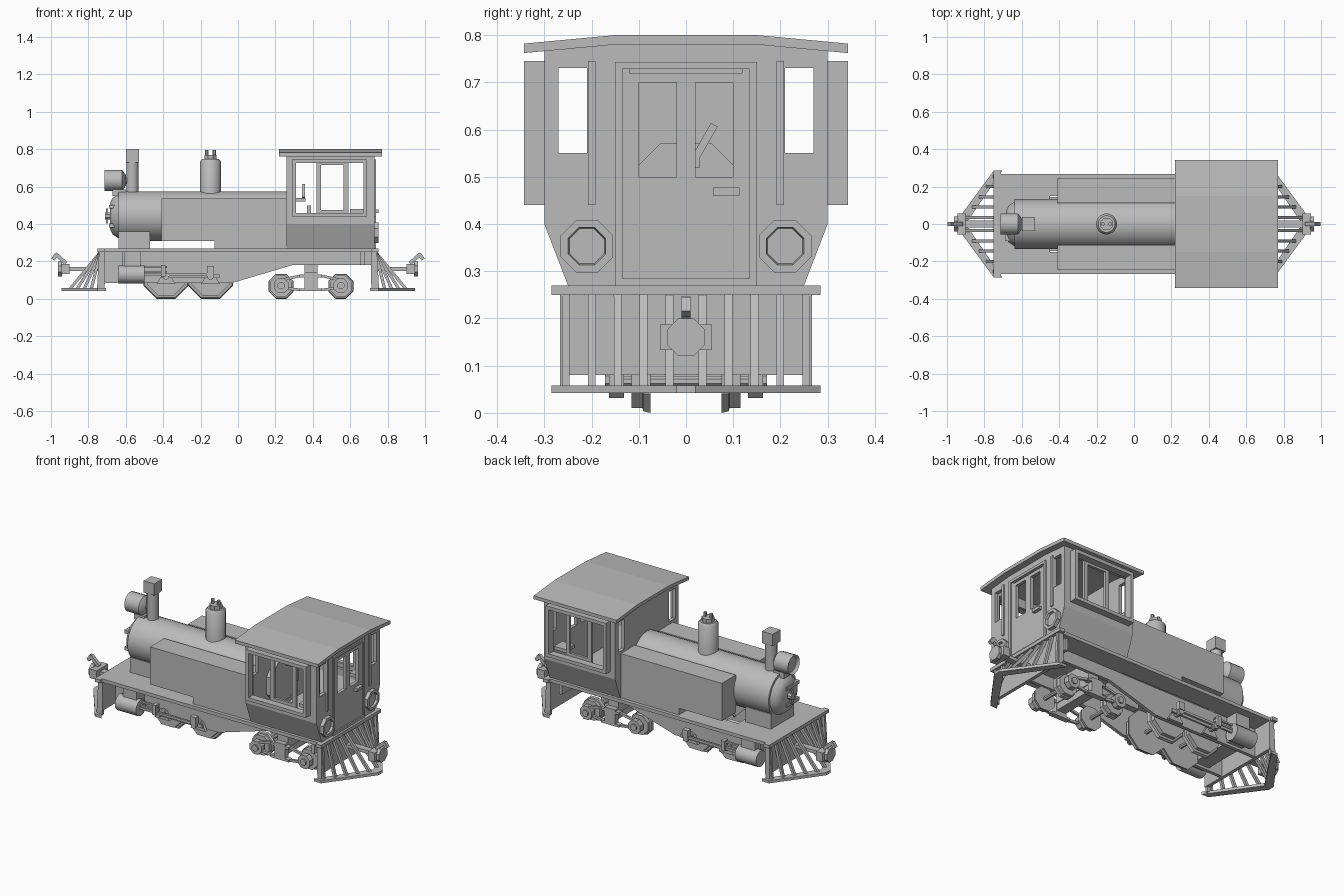
import bpy, bmesh
from math import pi, cos, sin
from mathutils import Vector, Matrix

old = bpy.data.objects.get("Cube")
if old:
    bpy.data.objects.remove(old)

grey = bpy.data.materials.new("plain_grey")
grey.use_nodes = True
tone = (0.5, 0.5, 0.5, 1)
grey.diffuse_color = tone
grey.node_tree.nodes["Principled BSDF"].inputs["Base Color"].default_value = tone

# Shared levels and ranges
deck, deck_under = 0.27, 0.25
deck_layer = (deck_under, deck)
cab_front, cab_back, wall = 0.26, 0.73, 0.02
cab_length = (cab_front, cab_back)
cab_half, cab_foot, belt, sill, lintel, eaves, ridge = 0.3, 0.25, 0.4, 0.5, 0.73, 0.77, 0.8
deck_half, nose, well_front, well_half = 0.267, 0.75, -0.45, 0.15
boiler_radius, boiler_height = 0.133, 0.442


def finish(name, bm, mirror, smooth=False):
    bmesh.ops.recalc_face_normals(bm, faces=bm.faces)
    mesh = bpy.data.meshes.new(name)
    bm.to_mesh(mesh)
    bm.free()
    mesh.materials.append(grey)
    ob = bpy.data.objects.new(name, mesh)
    bpy.context.collection.objects.link(ob)
    if smooth:
        bpy.ops.object.select_all(action='DESELECT')
        ob.select_set(True)
        bpy.context.view_layer.objects.active = ob
        bpy.ops.object.shade_smooth_by_angle(angle=pi / 4)
    for axis in mirror:
        mod = ob.modifiers.new("mirror_" + axis, 'MIRROR')
        mod.use_axis = [axis == other for other in "xyz"]


def around(middle, half):
    return middle - half, middle + half


def place(axis, a, b, along):
    return {'x': (along, a, b), 'y': (a, along, b), 'z': (a, b, along)}[axis]


def box(name, x, y, z, mirror=""):
    bm = bmesh.new()
    middle = Vector([sum(r) / 2 for r in (x, y, z)])
    size = [high - low for low, high in (x, y, z)]
    bmesh.ops.create_cube(bm, size=1, matrix=Matrix.Translation(middle) @ Matrix.Diagonal((*size, 1)))
    finish(name, bm, mirror)


def frame(name, axis, a, b, depth, border, mirror=""):
    for low in (a[0], a[1] - border):
        box(name + "_side", *place(axis, (low, low + border), b, depth), mirror)
    for low in (b[0], b[1] - border):
        box(name + "_rail", *place(axis, a, (low, low + border), depth), mirror)


def bridge(bm, first, second):
    for i in range(len(first)):
        bm.faces.new((first[i - 1], first[i], second[i], second[i - 1]))


# Flat outline extruded along an axis
def prism(name, axis, outline, depth, mirror=""):
    bm = bmesh.new()
    ends = [[bm.verts.new(place(axis, a, b, along)) for a, b in outline] for along in depth]
    bridge(bm, *ends)
    for end in ends:
        bm.faces.new(end)
    finish(name, bm, mirror)


def symmetric(half):
    return half + [(-y, z) for y, z in reversed(half)]


# Profile of (position, radius) turned around an axis
def lathe(name, axis, centre, profile, sides=8, mirror=""):
    bm = bmesh.new()
    angles = [2 * pi * (i + 0.5) / sides for i in range(sides)]
    rings = [[bm.verts.new(place(axis, centre[0] + r * cos(t), centre[1] + r * sin(t), along))
              for t in angles] for along, r in profile]
    for first, second in zip(rings, rings[1:]):
        bridge(bm, first, second)
    bm.faces.new(rings[0])
    bm.faces.new(rings[-1])
    finish(name, bm, mirror, smooth=sides > 8)


def rod(name, axis, centre, length, radius, sides=8, mirror=""):
    lathe(name, axis, centre, [(end, radius) for end in length], sides, mirror)


def bar(name, start, end, width, mirror=""):
    start, end = Vector(start), Vector(end)
    run = end - start
    turn = run.to_track_quat('Z', 'Y').to_matrix().to_4x4()
    bm = bmesh.new()
    bmesh.ops.create_cube(bm, size=1, matrix=Matrix.Translation((start + end) / 2) @ turn
                          @ Matrix.Diagonal((width, width, run.length, 1)))
    finish(name, bm, mirror)


# Boiler, smokebox door and saddle
boiler_axis = (0, boiler_height)
rod("boiler", 'x', boiler_axis, (-0.64, cab_front), boiler_radius, 32)
lathe("smokebox_door", 'x', boiler_axis, [(-0.685, 0.07), (-0.67, 0.1), (-0.64, 0.12)], 16)
rod("door_hub", 'x', boiler_axis, (-0.71, -0.68), 0.02)
box("door_handle", (-0.705, -0.695), around(0, 0.01), around(boiler_height, 0.04))
for offset in (-0.05, 0.05):
    box("door_hinge", (-0.69, -0.66), (-0.09, 0.03), around(boiler_height + offset, 0.01))
box("saddle", (-0.64, -0.47), around(0, 0.11), (deck_under, 0.36))

# Chimney, headlight and dome
chimney_x, dome_x, lamp_axis = -0.565, -0.147, (0, 0.633)
rod("chimney", 'z', (chimney_x, 0), (sill, lintel), 0.033, 16)
box("chimney_cap", around(chimney_x, 0.035), around(0, 0.037), (lintel, ridge))
lathe("headlight", 'x', lamp_axis, [(-0.7, 0.045), (-0.715, 0.057), (-0.62, 0.057), (-0.6, 0.03)], 16)
rod("headlight_neck", 'x', lamp_axis, (-0.62, chimney_x), 0.02)
box("headlight_bracket", (-0.67, -0.6), around(0, 0.03), (0.55, 0.585))
lathe("dome", 'z', (dome_x, 0), [(sill, 0.056), (0.735, 0.056), (0.748, 0.045)], 16)
rod("dome_lid", 'z', (dome_x, 0), (lintel, eaves), 0.036)
for offset in (-0.02, 0.02):
    rod("safety_valve", 'z', (dome_x + offset, 0), (lintel, 0.795), 0.01)

# Footplate around its open well, end plates, frames and tanks
box("footplate_front", (-nose, well_front), around(0, deck_half), deck_layer)
box("footplate_rear", (0.2, cab_back), around(0, deck_half), deck_layer)
box("footplate_side", (well_front, 0.2), (well_half, deck_half), deck_layer, "y")
box("end_plate", (0.71, cab_back), around(0, deck_half), (0.08, deck_under), "x")
box("cylinder_beam", around(-0.57, 0.05), around(0, 0.18), (0.1, deck_under))
box("rear_beam", around(0.665, 0.01), around(0, 0.24), (0.18, deck_under))
prism("frame_plate", 'y', [(-0.71, 0.085), (-0.03, 0.085), (0.29, 0.18), (0.71, 0.18),
                           (0.71, deck_under), (-0.71, deck_under)], (0.125, 0.145), "y")
tank_side = (boiler_radius - wall, 0.246)
box("side_tank", (-0.41, cab_front), tank_side, (0.31, 0.535), "y")
box("tank_foot", (-0.125, cab_front), tank_side, (deck, 0.31), "y")

# Cylinders, slide bars and rods
rod("cylinder", 'x', (0.205, 0.13), (-0.64, -0.5), 0.048, 16, "y")
box("valve_chest", around(-0.565, 0.045), (0.14, 0.22), (0.17, deck_under), "y")
outer_rod, inner_rod = (0.2, 0.212), (0.185, 0.197)
for level in (0.145, 0.17):
    box("slide_bar", (-0.5, -0.38), outer_rod, around(level, 0.005), "y")
box("crosshead", around(-0.4, 0.012), (0.19, 0.225), (0.12, 0.18), "y")
box("connecting_rod", (-0.5, -0.13), outer_rod, around(0.13, 0.007), "y")
box("coupling_rod", (-0.41, -0.1), inner_rod, around(0.12, 0.01), "y")
box("valve_link", around(dome_x, 0.018), (0.19, 0.22), (0.13, 0.175), "y")


# Flanged wheel pair on its axle
def wheel_pair(name, x, radius, axle_end):
    tread = radius * 0.85
    hub = (x, radius / cos(pi / 8) * cos(pi / 8))
    scale = 1 / cos(pi / 8)
    profile = [(0.075, radius), (0.09, radius * 0.95), (0.092, tread), (0.115, tread)]
    lathe(name, 'y', hub, [(y, r * scale) for y, r in profile], mirror="y")
    rod(name + "_axle", 'y', hub, around(0, axle_end), 0.012)


for x in (-0.385, dome_x):
    wheel_pair("driving_wheel", x, 0.12, 0.16)
    prism("crank_weight", 'y', [(x - 0.05, 0.08), (x + 0.05, 0.08), (x + 0.02, 0.13), (x - 0.02, 0.13)],
          (well_half, 0.17), "y")
    rod("crank_pin", 'y', (x, 0.12), (well_half, 0.215), 0.017, mirror="y")

# Rear truck with arch bar sides
truck_x, truck_base, truck_y = 0.39, 0.16, 0.147
truck_side = around(truck_y, 0.016)
for way in (-1, 1):
    x, shoulder = truck_x + way * truck_base, truck_x + way * 0.06
    wheel_pair("truck_wheel", x, 0.067, 0.17)
    rod("axle_box", 'y', (x, 0.07), truck_side, 0.042, mirror="y")
    rod("axle_cap", 'y', (x, 0.07), (truck_y, 0.172), wall, mirror="y")
    for name, outer, inner in (("lower_arch", 0.06, 0.048), ("upper_arch", 0.1, 0.122)):
        bar(name + "_arm", (x, truck_y, outer), (shoulder, truck_y, inner), 0.014, "y")
        box(name + "_middle", sorted((shoulder, truck_x)), truck_side, around(inner, 0.007), "y")
box("truck_spring", around(truck_x, 0.035), truck_side, (0.05, 0.14), "y")
box("truck_bolster", around(truck_x, 0.03), around(0, truck_y), (0.07, 0.115))
box("truck_pivot", around(truck_x, 0.035), around(0, boiler_radius), (0.11, deck_under))

# Cab sides with projecting window frames and sliding sashes
inside = cab_half - wall
side_depth = (inside, cab_half)
prism("cab_side_panel", 'x', [(cab_foot, deck), (cab_half, belt), (inside, belt), (cab_foot - wall, deck)],
      cab_length, "y")
frame("cab_side", 'y', cab_length, (belt, eaves), side_depth, 0.04, "y")
frame("window_frame", 'y', (0.29, 0.69), (0.44, 0.745), (cab_half, 0.343), wall, "y")
frame("sash", 'y', (0.42, 0.59), (0.45, 0.74), (inside, cab_half - wall / 4), 0.025, "y")
box("cab_seat", (0.6, 0.68), (0.2, inside), (0.46, 0.48), "y")

# Cab end walls, with windows at both ends and a door behind
lower = [(cab_foot, deck), (cab_half, belt), (cab_half, sill)]
gable = [(cab_half, lintel), (cab_half, eaves), (well_half, ridge - wall)]
for x in (cab_front, cab_back - wall):
    depth = (x, x + wall)
    prism("end_wall", 'x', symmetric(lower), depth)
    prism("end_gable", 'x', symmetric(gable), depth)
    frame("end_window", 'x', (0.18, cab_half), (sill, eaves - 0.01), depth, 0.03, "y")
    box("end_window_sill", depth, (0.2, inside), (sill, 0.55), "y")
    box("end_wall_strip", depth, (0.12, 0.18), (sill, lintel), "y")
box("front_wall_middle", (cab_front, cab_front + wall), around(0, 0.12), (sill, lintel))
frame("door_pane", 'x', (0, 0.12), (sill - wall, lintel - wall / 2), (cab_back - wall, cab_back), wall, "y")
trim = (cab_back, cab_back + 0.008)
frame("door_frame", 'x', around(0, well_half), (deck, 0.743), trim, 0.015)
box("wall_batten", trim, (0.192, 0.208), (0.44, 0.745), "y")
box("door_latch", (cab_back, cab_back + wall), (0.057, 0.113), (0.46, 0.477))
lathe("rear_lamp", 'x', (0.21, 0.353), [(0.72, 0.06), (0.752, 0.06), (0.752, 0.043), (0.738, 0.04)], mirror="y")

# Cab roof
roof_top = [(0.343, 0.782), (well_half, ridge)]
roof_under = [(y, z - wall) for y, z in roof_top]
prism("cab_roof", 'x', symmetric(roof_top) + symmetric(roof_under)[::-1], (0.22, eaves))

# Cab controls
rod("backhead", 'x', boiler_axis, (cab_front, 0.31), 0.14)
bar("regulator", (0.35, wall, 0.54), (0.35, 0.06, 0.61), 0.016)
box("regulator_mount", (0.3, 0.36), (0.01, 0.03), (0.52, 0.54))
box("brake_stand", (0.37, 0.39), (0.2, 0.22), (deck, sill))

# Slatted pilots at both ends
pilot_half, tip, sweep = 0.285, 0.945, 0.2
box("pilot_beam", (0.715, nose), around(0, pilot_half), deck_layer, "x")
box("pilot_post", (0.715, 0.74), (deck_under, deck_half), (0.05, deck_under), "xy")
prism("pilot_base", 'z', [(nose, pilot_half), (tip, wall), (tip, 0), (tip - 0.045, 0),
                          (nose - 0.045, pilot_half)], (0.042, 0.058), "xy")
for i in range(5):
    y = 0.035 + i * 0.055
    bar("pilot_slat", (0.735, y, deck_under), (tip - wall - sweep * y / pilot_half, y, 0.05), 0.016, "xy")

# Couplers at both ends
coupler_z = 0.16
box("drawbar", (0.72, 0.95), around(0, wall), around(coupler_z, 0.01), "x")
rod("coupler_plate", 'x', (0, coupler_z), (0.94, 0.962), 0.043, mirror="x")
box("coupler_block", (0.9, tip), around(0, 0.055), around(coupler_z, 0.027), "x")
bar("hook_stem", (0.92, 0, 0.19), (0.975, 0, 0.24), wall, "x")
bar("hook_tip", (0.97, 0, 0.24), (0.99, 0, 0.21), wall, "x")
